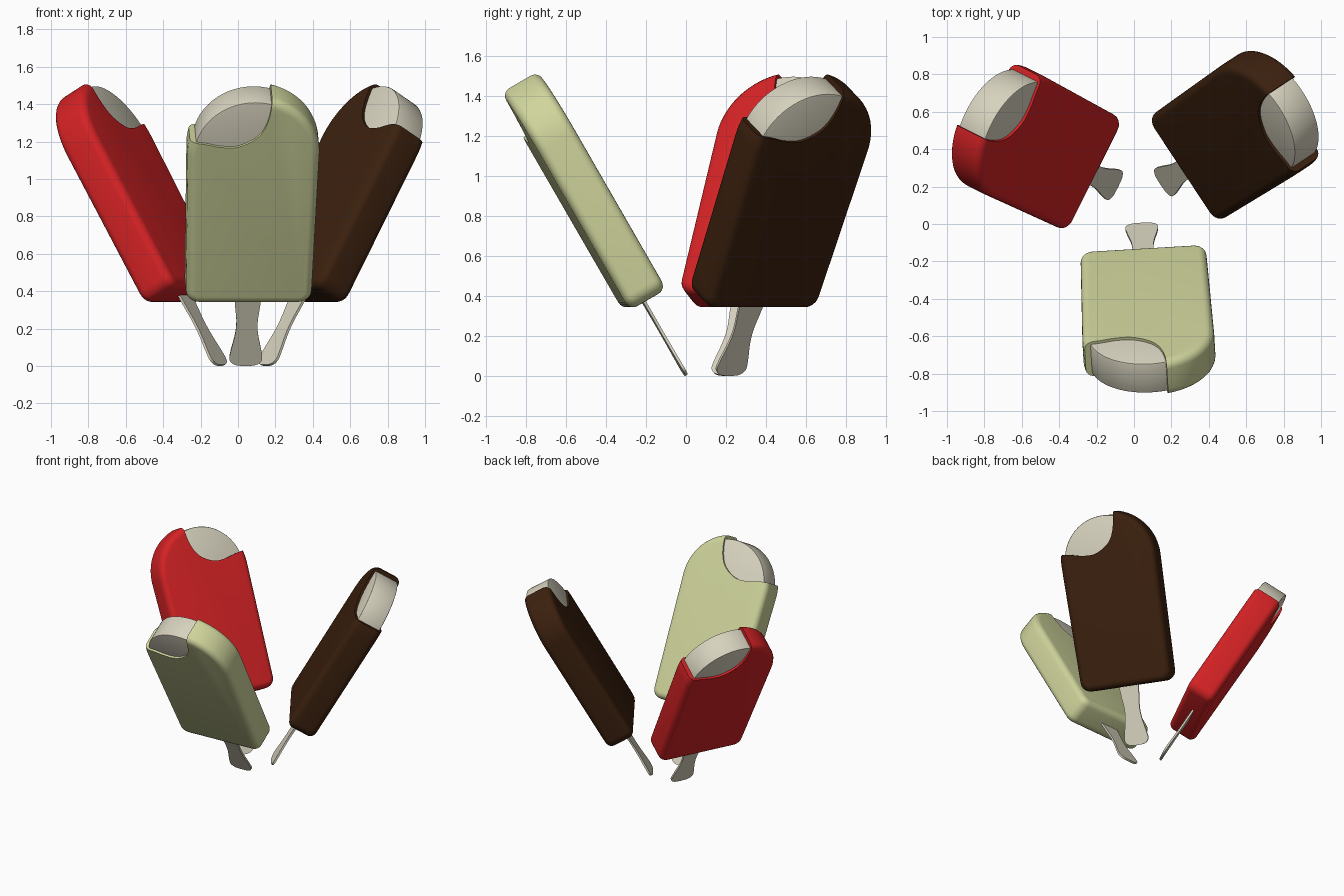
import bpy, bmesh, math
from mathutils import Matrix, Vector

cube = bpy.data.objects.get("Cube")
if cube:
    bpy.data.objects.remove(cube, do_unlink=True)


def material(name, rgb):
    m = bpy.data.materials.new(name)
    m.use_nodes = True
    m.diffuse_color = (*rgb, 1)
    bsdf = next(n for n in m.node_tree.nodes if n.type == 'BSDF_PRINCIPLED')
    bsdf.inputs["Base Color"].default_value = (*rgb, 1)
    bsdf.inputs["Roughness"].default_value = 0.5
    return m


def arc(cx, cz, r, start, end, steps):
    angles = [math.radians(start + (end - start) * i / steps) for i in range(steps + 1)]
    return [(cx + r * math.cos(a), cz + r * math.sin(a)) for a in angles]


def spline(points, steps=5):
    """Smooth open curve through the points."""
    p = [Vector(q) for q in points]
    p = [2 * p[0] - p[1]] + p + [2 * p[-1] - p[-2]]
    out = []
    for a, b, c, d in zip(p, p[1:], p[2:], p[3:]):
        for i in range(steps):
            t = i / steps
            out.append(0.5 * (2 * b + (c - a) * t + (2 * a - 5 * b + 4 * c - d) * t * t
                              + (3 * b - a - 3 * c + d) * t ** 3))
    return [tuple(v) for v in out] + [tuple(p[-2])]


def slab(name, outline, half, y=0.0, bevel=0.0, segments=4):
    """Extrude an x-z outline to a plate centred on y, with rounded rims."""
    bm = bmesh.new()
    face = bm.faces.new([bm.verts.new((x, y - half, z)) for x, z in outline])
    new = bmesh.ops.extrude_face_region(bm, geom=[face])["geom"]
    bmesh.ops.translate(bm, vec=(0, 2 * half, 0),
                        verts=[v for v in new if isinstance(v, bmesh.types.BMVert)])
    bmesh.ops.recalc_face_normals(bm, faces=bm.faces)
    mesh = bpy.data.meshes.new(name)
    bm.to_mesh(mesh)
    bm.free()
    obj = bpy.data.objects.new(name, mesh)
    bpy.context.collection.objects.link(obj)
    if bevel:
        mod = obj.modifiers.new("round", 'BEVEL')
        mod.width, mod.segments = bevel, segments
        mod.limit_method, mod.angle_limit = 'ANGLE', math.radians(50)
    return obj


def bake(obj):
    """Take the modified mesh out of a building object and remove the object."""
    deps = bpy.context.evaluated_depsgraph_get()
    mesh = bpy.data.meshes.new_from_object(obj.evaluated_get(deps))
    bpy.data.objects.remove(obj, do_unlink=True)
    return mesh


def bar_outline(bottom, half_low, half_top, shoulder, corner):
    """Domed bar: arch at the top, rounded corners at the bottom."""
    right = arc(half_low - corner, bottom + corner, corner, -90, 0, 6)
    left = arc(corner - half_low, bottom + corner, corner, 180, 270, 6)
    return right + arc(0, shoulder, half_top, 0, 180, 40) + left


BODY_Y = 0.008

# Coating with a bite taken from one top corner
coat = slab("coating", bar_outline(0.43, 0.337, 0.353, 1.347, 0.07), 0.106, BODY_Y, 0.045, 5)
bite = spline([(-0.6, 1.45), (-0.3, 1.425), (-0.18, 1.402), (-0.08, 1.405),
               (0.02, 1.465), (0.07, 1.56), (0.09, 1.7), (0.095, 1.9)])
cutter = slab("bite_cutter", bite + [(-0.6, 1.9)], 0.4)
cutter.hide_render = True
cut = coat.modifiers.new("bite", 'BOOLEAN')
cut.operation, cut.solver, cut.object = 'DIFFERENCE', 'EXACT', cutter
coat_mesh = bake(coat)
bpy.data.objects.remove(cutter, do_unlink=True)

# Frozen filling showing through the bite
core_mesh = bake(slab("filling", bar_outline(0.48, 0.3, 0.32, 1.35, 0.05),
                      0.09, BODY_Y, 0.008, 2))

# Waisted wooden stick
side = spline([(0.0, 0.0), (0.055, 0.006), (0.086, 0.035), (0.082, 0.09), (0.062, 0.19),
               (0.057, 0.27), (0.066, 0.36), (0.08, 0.5)])
stick_mesh = bake(slab("stick", side + [(-x, z) for x, z in reversed(side[1:])], 0.007))

cream = material("cream", (0.68, 0.645, 0.515))
coats = [("green", material("pale_green", (0.63, 0.665, 0.333))),
         ("brown", material("dark_brown", (0.045, 0.015, 0.0045))),
         ("red", material("red", (0.66, 0.016, 0.018)))]

# Three bars leaning outward around a common centre
for i, (label, colour) in enumerate(coats):
    place = (Matrix.Translation((0.032, 0.138, 0.003))
             @ Matrix.Rotation(math.radians(3.4 + 120 * i), 4, 'Z')
             @ Matrix.Translation((0, -0.137, 0))
             @ Matrix.Rotation(math.radians(30), 4, 'X'))
    for part, mesh, mat in (("coating", coat_mesh, colour),
                            ("filling", core_mesh, cream),
                            ("stick", stick_mesh, cream)):
        data = mesh.copy()
        data.materials.clear()
        data.materials.append(mat)
        obj = bpy.data.objects.new(f"{label}_{part}", data)
        obj.matrix_world = place
        bpy.context.collection.objects.link(obj)
        bpy.ops.object.select_all(action='DESELECT')
        obj.select_set(True)
        bpy.context.view_layer.objects.active = obj
        bpy.ops.object.shade_smooth_by_angle(angle=math.radians(35))
